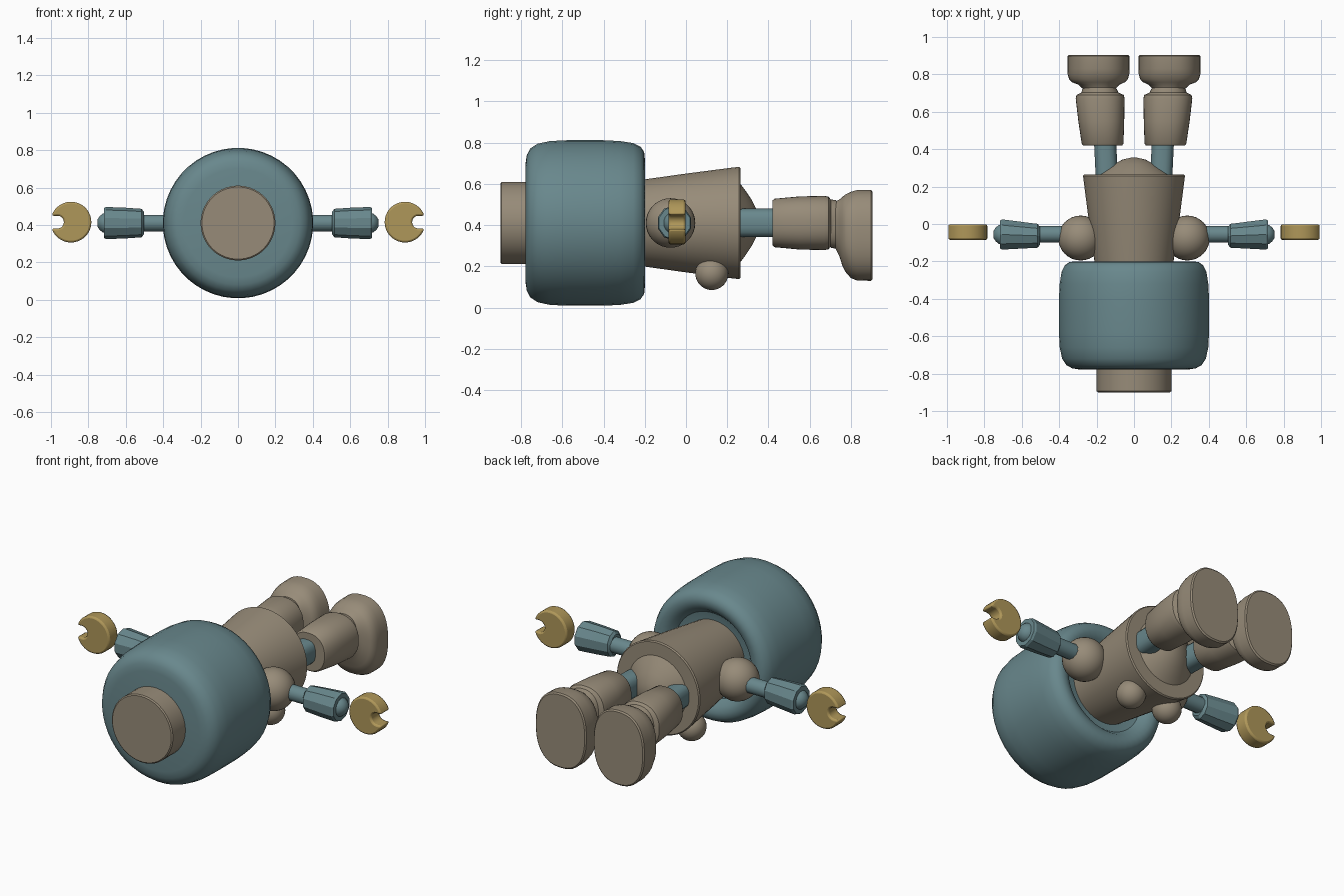
import bpy, bmesh, math

if "Cube" in bpy.data.objects:
    bpy.data.objects.remove(bpy.data.objects["Cube"])


def material(name, rgb):
    m = bpy.data.materials.new(name)
    m.diffuse_color = (*rgb, 1)
    m.use_nodes = True
    m.node_tree.nodes["Principled BSDF"].inputs["Base Color"].default_value = m.diffuse_color
    return m


TEAL = material("dusty teal", (0.14, 0.245, 0.265))
TAN = material("warm taupe", (0.31, 0.26, 0.19))
GOLD = material("dull gold", (0.43, 0.31, 0.10))
CZ = 0.41  # height of the body axis


def finish(bm, name, mat, angle=35):
    bmesh.ops.recalc_face_normals(bm, faces=bm.faces)
    me = bpy.data.meshes.new(name)
    bm.to_mesh(me)
    bm.free()
    me.materials.append(mat)
    ob = bpy.data.objects.new(name, me)
    bpy.context.collection.objects.link(ob)
    bpy.ops.object.select_all(action='DESELECT')
    ob.select_set(True)
    bpy.context.view_layer.objects.active = ob
    bpy.ops.object.shade_smooth_by_angle(angle=math.radians(angle))
    return ob


def loft(name, mat, sections, axis='Y', n=40, power=2.0, angle=35):
    """Skin oval sections (position, centre a, centre z, half a, half z)."""
    bm = bmesh.new()
    rings = []
    for t, a, z, ra, rz in sections:
        ring = []
        for i in range(n):
            w = 2 * math.pi * (i + 0.5) / n
            c, s = math.cos(w), math.sin(w)
            u = a + ra * math.copysign(abs(c) ** (2 / power), c)
            v = z + rz * math.copysign(abs(s) ** (2 / power), s)
            ring.append(bm.verts.new((u, t, v) if axis == 'Y' else (t, u, v)))
        rings.append(ring)
    for r0, r1 in zip(rings, rings[1:]):
        for i in range(n):
            j = (i + 1) % n
            bm.faces.new((r0[i], r0[j], r1[j], r1[i]))
    bm.faces.new(rings[0])
    bm.faces.new(rings[-1])
    return finish(bm, name, mat, angle)


def lathe(name, mat, profile, n=48):
    """Round part along the body axis from (y, radius) points."""
    return loft(name, mat, [(y, 0, CZ, r, r) for y, r in profile], n=n)


def ball(name, mat, centre, r):
    bm = bmesh.new()
    bmesh.ops.create_uvsphere(bm, u_segments=32, v_segments=18, radius=r)
    bmesh.ops.translate(bm, verts=bm.verts, vec=centre)
    return finish(bm, name, mat)


def clamp_hand(name, mat, s):
    """Disc with a rounded notch on its outer edge."""
    r, notch, nx = 0.109, 0.034, 0.072
    phi = math.asin(notch / r)
    pts = [(r * math.cos(w), r * math.sin(w)) for w in
           [phi + (2 * math.pi - 2 * phi) * i / 32 for i in range(33)]]
    pts += [(nx + notch * math.cos(w), notch * math.sin(w)) for w in
            [1.5 * math.pi - math.pi * i / 10 for i in range(11)]]
    bm = bmesh.new()
    face = bm.faces.new([bm.verts.new((s * (0.893 + x), -0.085, 0.415 + z))
                         for x, z in pts])
    ext = bmesh.ops.extrude_face_region(bm, geom=[face])
    bmesh.ops.translate(bm, vec=(0, 0.083, 0), verts=[
        g for g in ext["geom"] if isinstance(g, bmesh.types.BMVert)])
    ob = finish(bm, name, mat)
    bev = ob.modifiers.new("edge", 'BEVEL')
    bev.width = 0.01
    bev.segments = 2
    bev.angle_limit = math.radians(50)
    bev.limit_method = 'ANGLE'


# Head with rounded rims, recessed around the neck, and its crown stud
lathe("head", TEAL, [(-0.778, 0.29), (-0.772, 0.33), (-0.755, 0.362),
                     (-0.72, 0.385), (-0.66, 0.398), (-0.58, 0.402),
                     (-0.40, 0.402), (-0.32, 0.398), (-0.255, 0.388),
                     (-0.22, 0.37), (-0.203, 0.345), (-0.20, 0.315),
                     (-0.215, 0.28), (-0.25, 0.25), (-0.26, 0.20)])
lathe("crown_stud", TAN, [(-0.90, 0.193), (-0.894, 0.20), (-0.76, 0.20)])

# Tapered torso with a domed lower end
lathe("torso", TAN, [(-0.28, 0.20), (-0.20, 0.212), (0.0, 0.24), (0.20, 0.266),
                     (0.257, 0.273), (0.264, 0.267), (0.264, 0.19),
                     (0.29, 0.155), (0.32, 0.11), (0.345, 0.06), (0.355, 0.015)])

for s, side in ((-1, "left"), (1, "right")):
    # Shoulder and chest balls
    ball(side + "_shoulder", TAN, (s * 0.285, -0.075, CZ), 0.12)
    ball(side + "_chest_ball", TAN, (s * 0.125, 0.125, 0.165), 0.08)

    # Thin upper arm, faceted sleeve and rounded wrist tip
    loft(side + "_upper_arm", TEAL,
         [(s * x, -0.055, CZ, 0.046, 0.046) for x in (0.36, 0.54)], 'X', n=12)
    loft(side + "_forearm", TEAL,
         [(s * x, y, CZ, ry, rz) for x, y, ry, rz in
          ((0.503, -0.063, 0.05, 0.06), (0.515, -0.063, 0.067, 0.076),
           (0.60, -0.06, 0.075, 0.082), (0.705, -0.056, 0.085, 0.086),
           (0.717, -0.056, 0.079, 0.08))], 'X', n=10, angle=25)
    loft(side + "_wrist_tip", TEAL,
         [(s * x, -0.056, CZ, r, r) for x, r in
          ((0.70, 0.056), (0.722, 0.052), (0.74, 0.037), (0.752, 0.018))],
         'X', n=16)
    clamp_hand(side + "_hand", GOLD, s)

    # Teal leg peg
    loft(side + "_leg", TEAL,
         [(0.24, s * 0.145, CZ, 0.06, 0.07), (0.45, s * 0.155, CZ, 0.06, 0.07)],
         n=16, power=2.8)
    # Calf flaring towards the ankle
    loft(side + "_calf", TAN,
         [(0.42, s * 0.168, CZ, 0.105, 0.11), (0.43, s * 0.168, CZ, 0.112, 0.118),
          (0.55, s * 0.175, CZ, 0.123, 0.129), (0.67, s * 0.181, CZ, 0.131, 0.132),
          (0.69, s * 0.181, CZ, 0.127, 0.128), (0.702, s * 0.182, CZ, 0.10, 0.115),
          (0.73, s * 0.185, CZ, 0.088, 0.11)], power=2.3)
    # Foot with a concave ankle collar and a flat sole
    loft(side + "_foot", TAN,
         [(0.70, s * 0.185, 0.405, 0.095, 0.115), (0.725, s * 0.186, 0.40, 0.09, 0.115),
          (0.745, s * 0.188, 0.385, 0.11, 0.14), (0.758, s * 0.19, 0.37, 0.142, 0.167),
          (0.775, s * 0.19, 0.36, 0.158, 0.19), (0.80, s * 0.19, 0.352, 0.165, 0.21),
          (0.83, s * 0.19, 0.35, 0.166, 0.22), (0.897, s * 0.19, 0.35, 0.166, 0.221),
          (0.904, s * 0.19, 0.35, 0.159, 0.213)], power=2.4)
